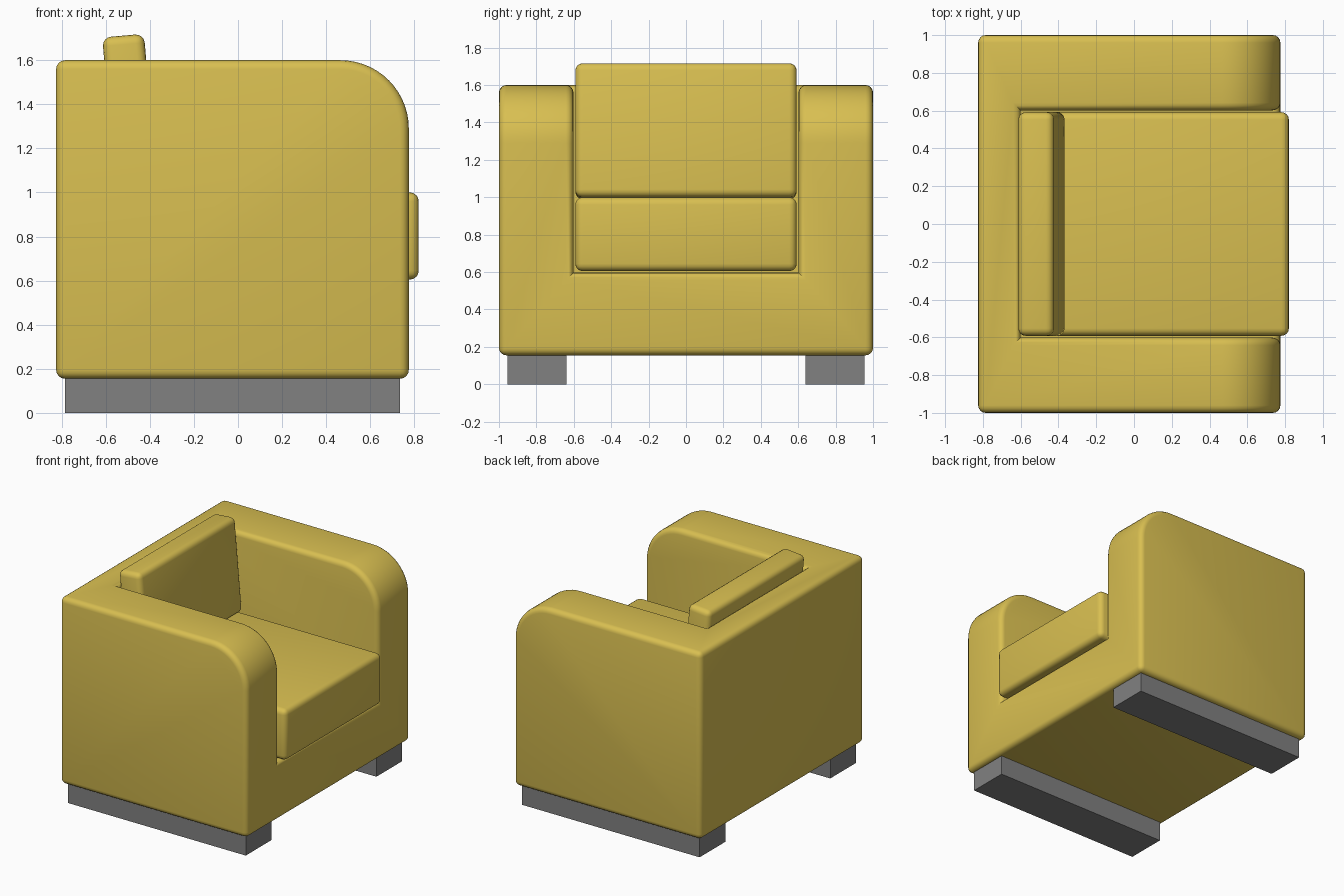
import bpy, bmesh, math
from mathutils import Matrix, Vector

if "Cube" in bpy.data.objects:
    bpy.data.objects.remove(bpy.data.objects["Cube"])


def material(name, color):
    m = bpy.data.materials.new(name)
    m.diffuse_color = (*color, 1)
    m.use_nodes = True
    m.node_tree.nodes["Principled BSDF"].inputs["Base Color"].default_value = m.diffuse_color
    return m


FABRIC = material("mustard fabric", (0.69, 0.52, 0.082))
GREY = material("grey feet", (0.22, 0.22, 0.22))


def add_object(name, bm, mat):
    mesh = bpy.data.meshes.new(name)
    bm.to_mesh(mesh)
    bm.free()
    ob = bpy.data.objects.new(name, mesh)
    bpy.context.collection.objects.link(ob)
    mesh.materials.append(mat)
    return ob


def smooth(ob):
    bpy.ops.object.select_all(action='DESELECT')
    ob.select_set(True)
    bpy.context.view_layer.objects.active = ob
    bpy.ops.object.shade_smooth_by_angle(angle=math.radians(35))


def box(name, lo, hi, mat, bevel=0, tilt=0):
    lo, hi = Vector(lo), Vector(hi)
    bm = bmesh.new()
    bmesh.ops.create_cube(bm, size=1, matrix=Matrix.Diagonal((*(hi - lo), 1)))
    if bevel:
        bmesh.ops.bevel(bm, geom=bm.edges[:], offset=bevel, segments=4,
                        profile=0.5, affect='EDGES')
    bm.transform(Matrix.Translation((lo + hi) / 2) @ Matrix.Rotation(tilt, 4, 'Y'))
    ob = add_object(name, bm, mat)
    if bevel:
        smooth(ob)
    return ob


# body: side profile with rounded front top corner, extruded across the width
R = 0.31
X0, X1, Z0, Z1 = -0.825, 0.775, 0.155, 1.6
profile = [(X0, Z0), (X1, Z0)]
for i in range(15):
    a = i / 14 * math.pi / 2
    profile.append((X1 - R + R * math.cos(a), Z1 - R + R * math.sin(a)))
profile.append((X0, Z1))
bm = bmesh.new()
face = bm.faces.new([bm.verts.new((x, -1, z)) for x, z in profile])
ext = bmesh.ops.extrude_face_region(bm, geom=[face])
bmesh.ops.translate(bm, vec=(0, 2, 0),
                    verts=[v for v in ext['geom'] if isinstance(v, bmesh.types.BMVert)])
bmesh.ops.recalc_face_normals(bm, faces=bm.faces[:])
body = add_object("body", bm, FABRIC)

# cut the seat well, leaving arms, back and base
cutter = box("well_cutter", (-0.6, -0.602, 0.597), (1.5, 0.602, 2.5), FABRIC)
mod = body.modifiers.new("well", 'BOOLEAN')
mod.object = cutter
mod.operation = 'DIFFERENCE'
mod.solver = 'EXACT'
bpy.context.view_layer.objects.active = body
bpy.ops.object.modifier_apply(modifier="well")
bpy.data.objects.remove(cutter)

# soften only the outward edges
bm = bmesh.new()
bm.from_mesh(body.data)
edges = [e for e in bm.edges
         if len(e.link_faces) == 2 and e.is_convex and e.calc_face_angle() > 0.7]
bmesh.ops.bevel(bm, geom=edges, offset=0.04, segments=4, profile=0.5,
                affect='EDGES', clamp_overlap=True)
bm.to_mesh(body.data)
bm.free()
smooth(body)

# cushions
box("seat_cushion", (-0.6, -0.592, 0.605), (0.82, 0.592, 1.0), FABRIC, 0.04)
box("back_cushion", (-0.585, -0.592, 0.993), (-0.395, 0.592, 1.713), FABRIC, 0.04,
    math.radians(-5))

# foot rails
for side, name in ((-1, "front_foot_rail"), (1, "rear_foot_rail")):
    y0, y1 = sorted((side * 0.64, side * 0.955))
    box(name, (-0.785, y0, 0), (0.735, y1, 0.157), GREY)
